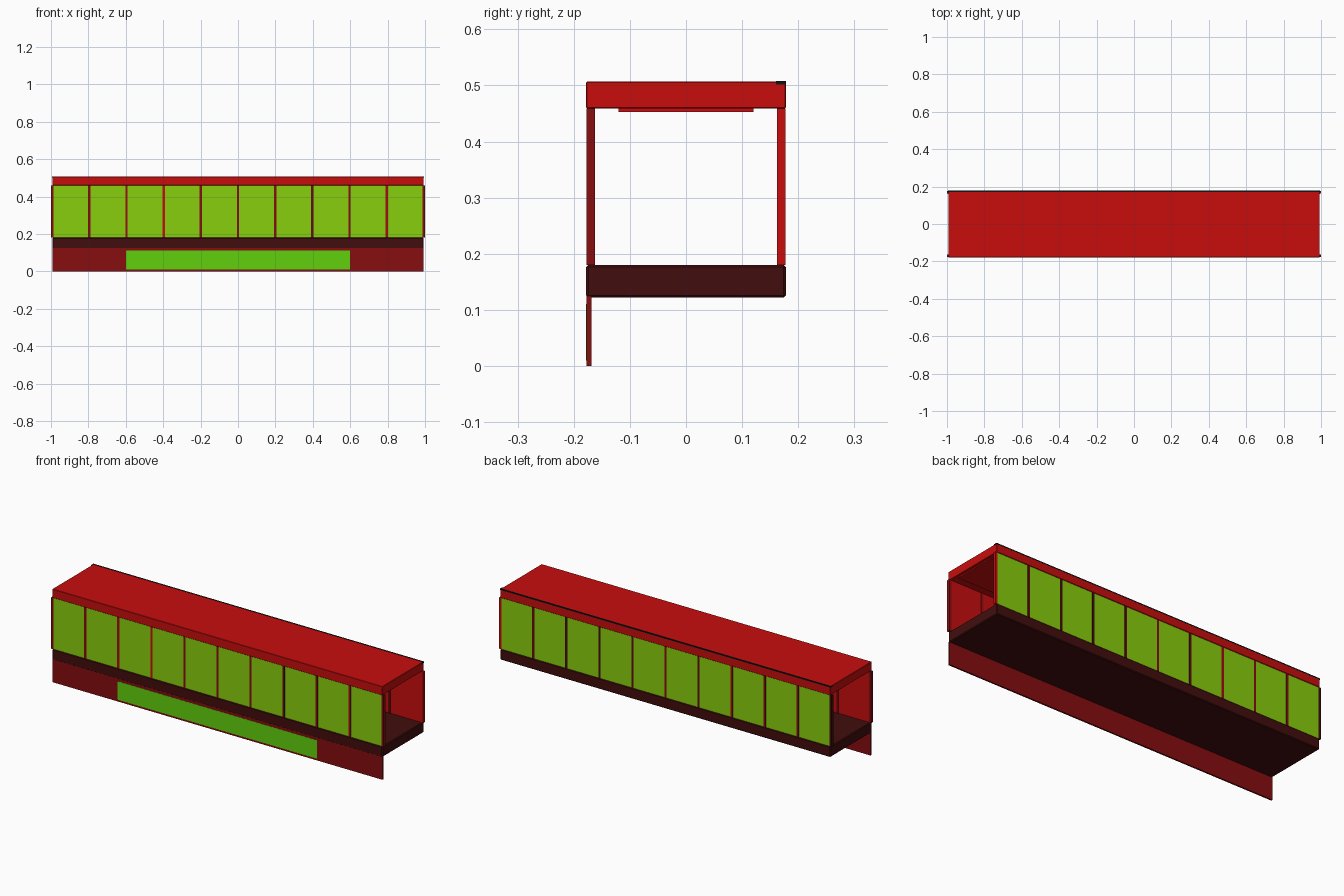
import bpy, bmesh
from mathutils import Vector

cube = bpy.data.objects.get("Cube")
if cube:
    bpy.data.objects.remove(cube, do_unlink=True)


def material(name, r, g, b):
    m = bpy.data.materials.new(name)
    m.use_nodes = True
    m.diffuse_color = (r, g, b, 1)
    m.node_tree.nodes["Principled BSDF"].inputs["Base Color"].default_value = (r, g, b, 1)
    return m


RED = material("bright red", 0.58, 0.004, 0.004)
CRIMSON = material("crimson", 0.36, 0.004, 0.005)
DEEP = material("deep red", 0.24, 0.004, 0.005)
MAROON = material("maroon", 0.12, 0.004, 0.005)
BROWN = material("dark maroon", 0.055, 0.004, 0.004)
LIME = material("lime green", 0.25, 0.62, 0.004)
GREEN = material("leaf green", 0.12, 0.63, 0.004)
BLACK = material("black", 0.008, 0.006, 0.006)


def box(name, lo, hi, mats, bevel=0, rule=None):
    """Box between two corners; rule picks a material slot from a face normal."""
    lo, hi = Vector(lo), Vector(hi)
    bm = bmesh.new()
    bmesh.ops.create_cube(bm, size=1)
    for v in bm.verts:
        v.co = (lo + hi) / 2 + v.co * (hi - lo)
    bm.normal_update()
    if rule:
        for f in bm.faces:
            f.material_index = rule(f.normal)
    me = bpy.data.meshes.new(name)
    bm.to_mesh(me)
    bm.free()
    for m in mats:
        me.materials.append(m)
    ob = bpy.data.objects.new(name, me)
    bpy.context.collection.objects.link(ob)
    if bevel:
        mod = ob.modifiers.new("edge", "BEVEL")
        mod.width = bevel
        mod.segments = 1
    return ob


END, SIDE = 0.993, 0.178
SILL, HEAD, TOP = 0.18, 0.459, 0.507

# Floor, roof and ceiling panel
box("floor", (-END, -SIDE, 0.122), (END, SIDE, SILL), [BROWN], 0.004)
box("roof", (-END, -SIDE, HEAD), (END, SIDE, TOP), [RED], 0.002)
box("ceiling_panel", (-0.98, -0.12, 0.453), (0.98, 0.12, HEAD), [RED])

# Black trim along the back edge of the roof
box("roof_trim", (-END, 0.171, 0.502), (END, 0.1785, 0.508), [BLACK])
for side in (-1, 1):
    box("roof_trim_end", (side * END - 0.002, 0.16, 0.502),
        (side * END + 0.002, 0.1785, 0.508), [BLACK])

# Front skirt with its green panel
box("skirt", (-END, -0.177, 0), (END, -0.168, 0.125), [DEEP])
box("skirt_panel", (-0.6, -SIDE, 0.01), (0.6, -0.176, 0.11), [GREEN])

# Side walls: green outside, red inside, divided by posts
BAYS = 10
PITCH = 2 * 0.9935 / BAYS
front_posts = [DEEP, DEEP, CRIMSON, RED, DEEP, DEEP, DEEP, MAROON, DEEP, CRIMSON, DEEP]
back_posts = [BROWN, DEEP, DEEP, CRIMSON, MAROON, DEEP, MAROON, BROWN, BROWN, MAROON, RED]
for label, side, posts in (("front", -1, front_posts), ("back", 1, back_posts)):
    outer, inner = side * 0.175, side * 0.165
    for i, colour in enumerate(posts):
        x = -0.9935 + i * PITCH
        ys = sorted((side * 0.177, side * 0.162))
        box(label + "_post", (x - 0.0065, ys[0], SILL), (x + 0.0065, ys[1], HEAD), [colour])
        if i < BAYS:
            ys = sorted((outer, inner))
            box(label + "_panel", (x + 0.006, ys[0], SILL), (x + PITCH - 0.006, ys[1], HEAD),
                [RED, LIME], rule=lambda n: int(n.y * side > 0.5))
